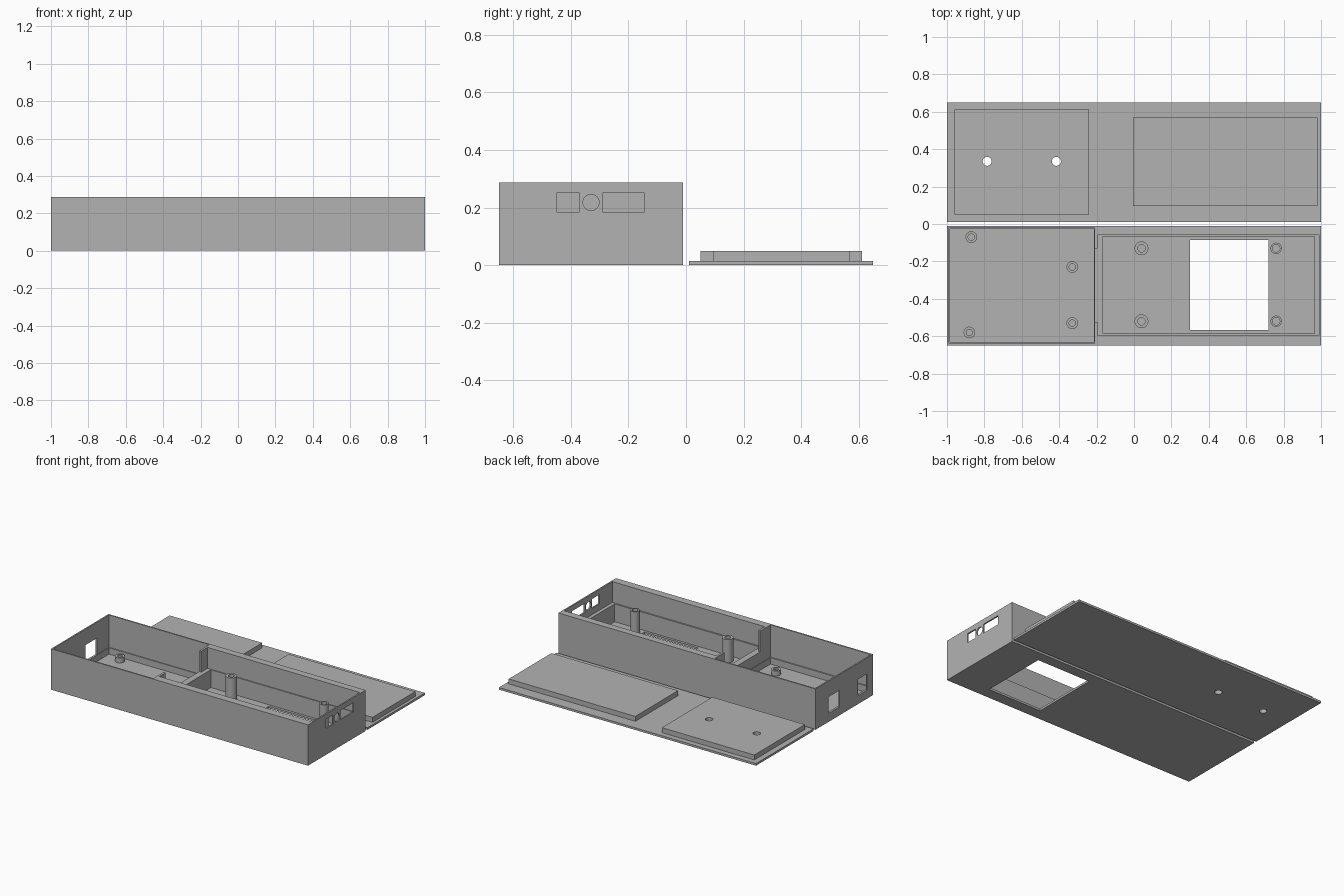
import bpy, bmesh, math
from mathutils import Matrix, Vector

if "Cube" in bpy.data.objects:
    bpy.data.objects.remove(bpy.data.objects["Cube"])

grey = bpy.data.materials.new("plain grey")
grey.diffuse_color = (0.45, 0.45, 0.45, 1)
grey.use_nodes = True
grey.node_tree.nodes["Principled BSDF"].inputs["Base Color"].default_value = grey.diffuse_color


def finish(name, bm):
    me = bpy.data.meshes.new(name)
    bm.to_mesh(me)
    bm.free()
    me.materials.append(grey)
    ob = bpy.data.objects.new(name, me)
    bpy.context.collection.objects.link(ob)
    return ob


def block(name, x0, x1, y0, y1, z0, z1):
    bm = bmesh.new()
    bmesh.ops.create_cube(bm, size=1)
    for v in bm.verts:
        v.co = Vector(((x0 + x1) / 2 + v.co.x * (x1 - x0),
                       (y0 + y1) / 2 + v.co.y * (y1 - y0),
                       (z0 + z1) / 2 + v.co.z * (z1 - z0)))
    return finish(name, bm)


def rod(name, centre, r, length, axis="Z"):
    bm = bmesh.new()
    rot = Matrix.Rotation(math.pi / 2, 4, "Y") if axis == "X" else Matrix()
    bmesh.ops.create_cone(bm, cap_ends=True, segments=32, radius1=r, radius2=r,
                          depth=length, matrix=Matrix.Translation(centre) @ rot)
    return finish(name, bm)


def boolean(target, tools, operation="DIFFERENCE"):
    for tool in tools:
        mod = target.modifiers.new("cut", "BOOLEAN")
        mod.operation, mod.solver, mod.object = operation, "EXACT", tool
        bpy.context.view_layer.objects.active = target
        bpy.ops.object.modifier_apply(modifier=mod.name)
        bpy.data.objects.remove(tool)


def post(name, x, y, r, hole, top):
    # hollow screw post, sunk slightly into the floor
    z0 = FLOOR - 0.003
    bm = bmesh.new()
    n = 32
    rings = [[bm.verts.new((x + q * math.cos(2 * math.pi * i / n),
                            y + q * math.sin(2 * math.pi * i / n), z)) for i in range(n)]
             for q, z in ((r, z0), (r, top), (hole, top), (hole, z0))]
    for a, b in zip(rings, rings[1:] + rings[:1]):
        for i in range(n):
            bm.faces.new((a[i], a[(i + 1) % n], b[(i + 1) % n], b[i]))
    bmesh.ops.recalc_face_normals(bm, faces=bm.faces)
    return finish(name, bm)


FLOOR, TOP, LEDGE = 0.015, 0.287, 0.14

# open case with two stepped pockets
case = block("case", -1, 1, -0.65, -0.01, 0, TOP)
boolean(case, [
    block("left_pocket", -0.99, -0.21, -0.64, -0.02, 0.06, 0.4),
    block("left_pocket_floor", -0.985, -0.215, -0.632, -0.026, FLOOR, 0.1),
    block("right_pocket", -0.195, 0.99, -0.595, -0.06, LEDGE, 0.4),
    block("right_pocket_floor", -0.165, 0.965, -0.585, -0.067, FLOOR, 0.2),
    block("divider_notch", -0.25, -0.18, -0.525, -0.13, LEDGE, 0.4),
    block("display_window", 0.30, 0.72, -0.568, -0.085, -0.1, 0.1),
    # right wall ports
    block("small_port", 0.975, 1.1, -0.45, -0.37, 0.185, 0.25),
    rod("round_port", (1.03, -0.33, 0.218), 0.028, 0.11, "X"),
    block("wide_port", 0.975, 1.1, -0.29, -0.145, 0.185, 0.25),
    # left wall ports
    block("left_port_a", -1.1, -0.95, -0.28, -0.155, 0.06, 0.175),
    block("left_port_b", -1.1, -0.95, -0.585, -0.485, 0.06, 0.175),
])

# screw posts
for i, (x, y, r) in enumerate([(0.04, -0.13, 0.037), (0.04, -0.52, 0.037),
                               (0.76, -0.13, 0.03), (0.76, -0.52, 0.03)]):
    post(f"tall_post_{i + 1}", x, y, r, 0.02, 0.178)
for i, (x, y) in enumerate([(-0.87, -0.07), (-0.88, -0.58), (-0.33, -0.23), (-0.33, -0.53)]):
    post(f"short_post_{i + 1}", x, y, 0.031, 0.017, 0.05)

# lid lying beside the case, with two raised plates and two holes
lid = block("lid", -1, 1, 0.01, 0.65, 0, 0.015)
boolean(lid, [block("left_plate", -0.96, -0.24, 0.05, 0.612, 0.005, 0.05),
              block("right_plate", -0.005, 0.98, 0.095, 0.57, 0.005, 0.05)], "UNION")
boolean(lid, [rod("lid_hole", (x, 0.335, 0.03), 0.024, 0.2) for x in (-0.785, -0.415)])

# smooth round walls, keep the hard edges
for ob in bpy.context.collection.objects:
    ob.select_set(True)
bpy.context.view_layer.objects.active = case
bpy.ops.object.shade_smooth_by_angle(angle=math.radians(30))
